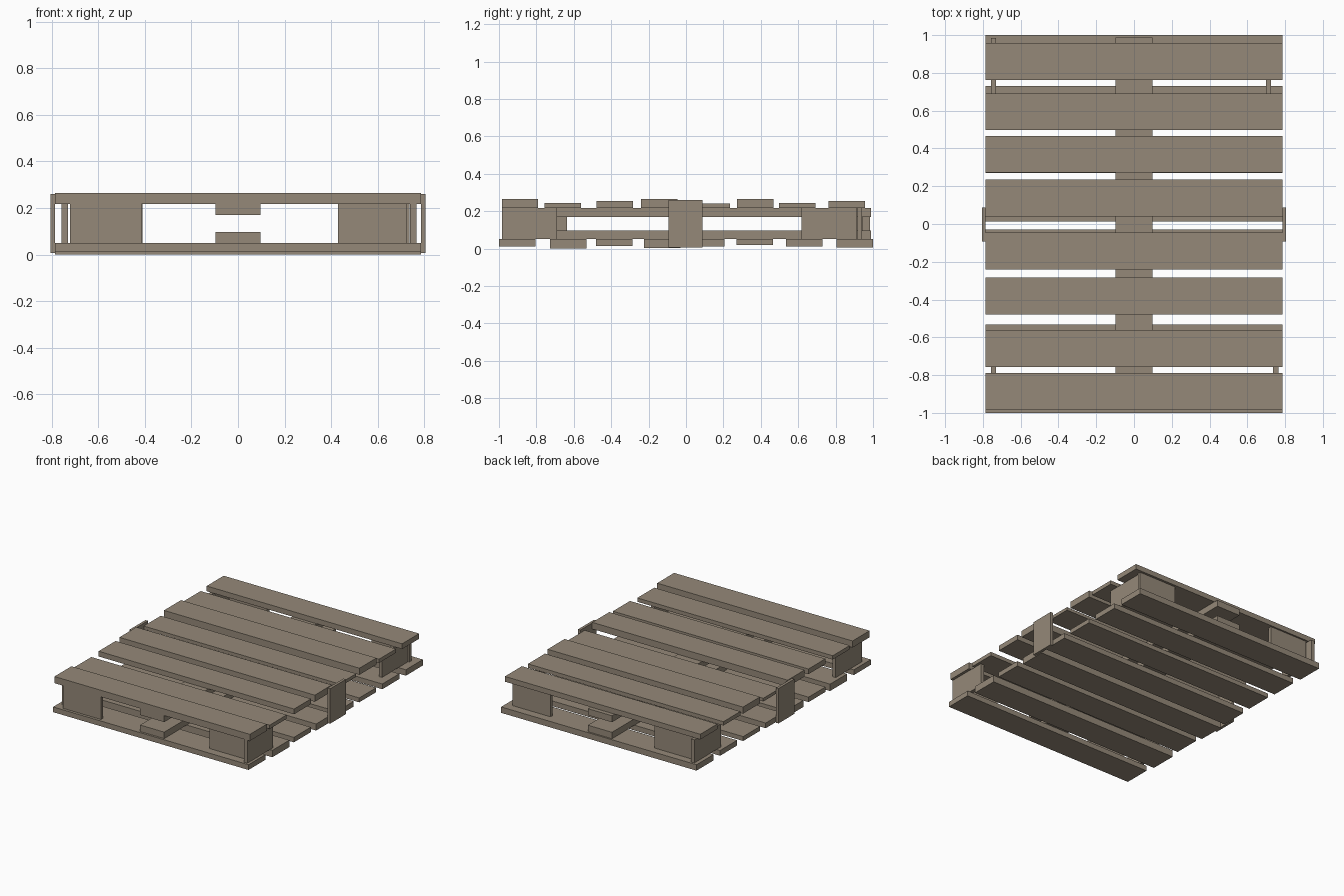
import bpy
import bmesh
from mathutils import Matrix, Vector

if "Cube" in bpy.data.objects:
    bpy.data.objects.remove(bpy.data.objects["Cube"])


def box(name, x0, x1, y0, y1, z0, z1):
    """Add an axis-aligned board from its min/max limits."""
    size = Vector((x1 - x0, y1 - y0, z1 - z0))
    bm = bmesh.new()
    bmesh.ops.create_cube(bm, size=1, matrix=Matrix.Diagonal((*size, 1)))
    mesh = bpy.data.meshes.new(name)
    bm.to_mesh(mesh)
    bm.free()
    ob = bpy.data.objects.new(name, mesh)
    ob.location = ((x0 + x1) / 2, (y0 + y1) / 2, (z0 + z1) / 2)
    bpy.context.collection.objects.link(ob)
    mat = bpy.data.materials.get("wood")
    if mat is None:
        mat = bpy.data.materials.new("wood")
        mat.diffuse_color = (0.30, 0.25, 0.19, 1)
        mat.use_nodes = True
        mat.node_tree.nodes["Principled BSDF"].inputs["Base Color"].default_value = mat.diffuse_color
    mesh.materials.append(mat)
    return ob


HALF_X, SLAT = 0.785, 0.195
DECK_LOW, DECK_HIGH = 0.05, 0.217

# Top slats: (front edge y, top height)
for i, (y, z) in enumerate([(-0.985, 0.265), (-0.757, 0.245), (-0.478, 0.255),
                            (-0.24, 0.265), (0.04, 0.24), (0.272, 0.265),
                            (0.497, 0.245), (0.762, 0.255)]):
    box(f"top_slat_{i + 1}", -HALF_X, HALF_X, y, y + SLAT, DECK_HIGH, z)

# Bottom slats: (front edge y, underside height)
for i, (y, z) in enumerate([(-1.0, 0.012), (-0.727, 0.0), (-0.48, 0.014),
                            (-0.225, 0.002), (0.012, 0.012), (0.27, 0.018),
                            (0.535, 0.012), (0.805, 0.007)]):
    box(f"bottom_slat_{i + 1}", -HALF_X, HALF_X, y, y + SLAT, z, DECK_LOW)

# Centre stringers running front to back under and over the decks
box("upper_stringer", -0.097, 0.097, -0.985, 0.988, 0.17, DECK_HIGH)
box("lower_stringer", -0.097, 0.097, -0.985, 0.988, DECK_LOW, 0.097)

# Plates joining the decks at the middle of each side
for side, s in (("left", -1), ("right", 1)):
    a, b = sorted((s * HALF_X, s * 0.805))
    box(f"{side}_side_plate", a, b, -0.093, 0.088, 0.007, 0.26)

# Corner supports: one plate along x and one along y per corner
corners = {
    "front_left": ((-0.72, -0.415, -0.98, -0.955), (-0.757, -0.73, -0.94, -0.637)),
    "front_right": ((0.43, 0.725, -0.94, -0.915), (0.737, 0.765, -0.985, -0.69)),
    "back_left": ((-0.717, -0.41, 0.92, 0.945), (-0.757, -0.73, 0.68, 0.985)),
    "back_right": ((0.43, 0.735, 0.917, 0.94), (0.70, 0.725, 0.617, 0.915)),
}
for corner, (across, along) in corners.items():
    box(f"{corner}_cross_plate", *across, DECK_LOW, DECK_HIGH)
    box(f"{corner}_long_plate", *along, DECK_LOW, DECK_HIGH)
